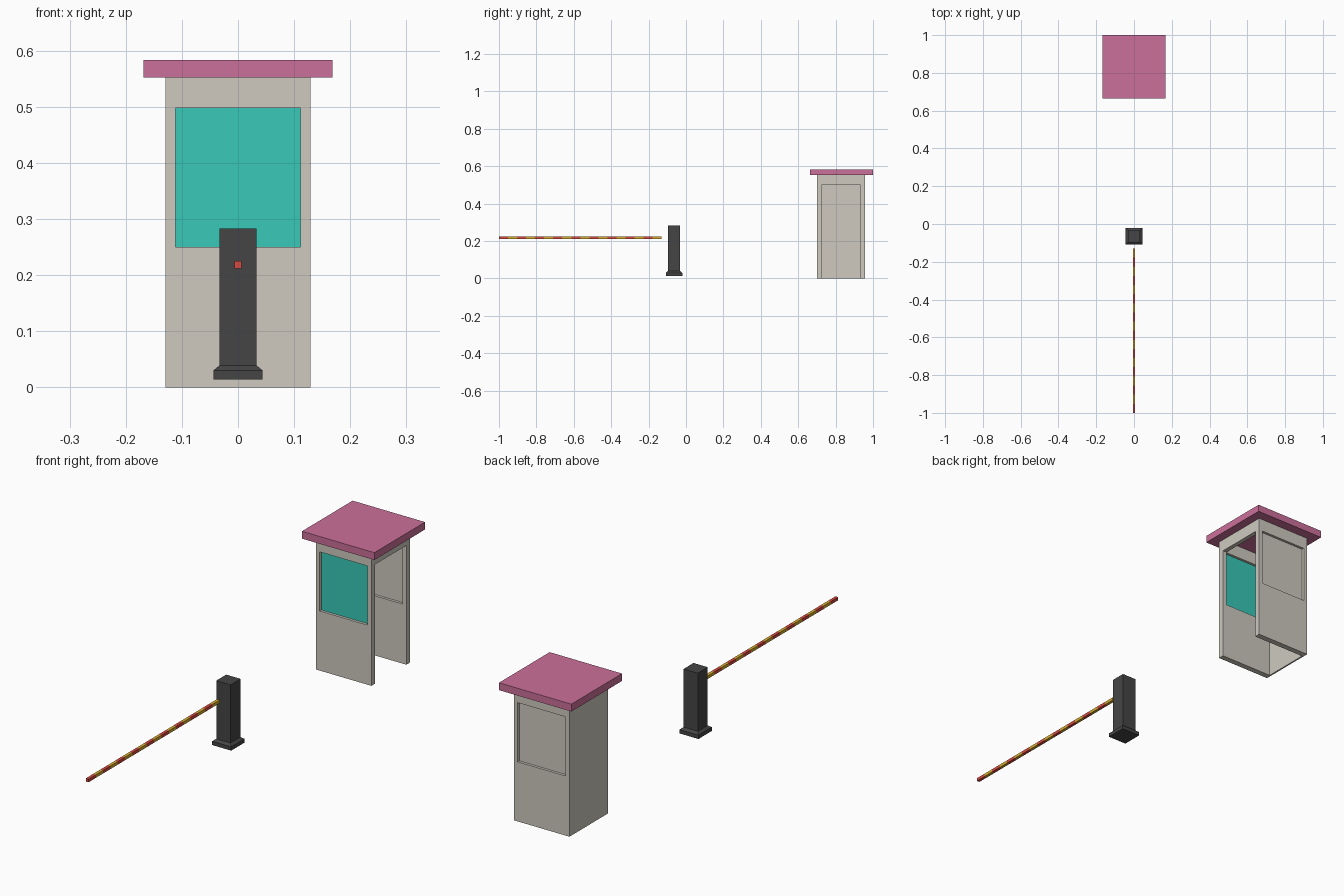
import bpy, bmesh

if "Cube" in bpy.data.objects:
    bpy.data.objects.remove(bpy.data.objects["Cube"])


def material(name, rgb):
    m = bpy.data.materials.new(name)
    m.diffuse_color = (*rgb, 1)
    m.use_nodes = True
    m.node_tree.nodes["Principled BSDF"].inputs["Base Color"].default_value = m.diffuse_color
    return m


PINK = material("roof_pink", (0.60, 0.16, 0.32))
BEIGE = material("wall_beige", (0.62, 0.59, 0.52))
TEAL = material("glass_teal", (0.04, 0.58, 0.48))
DARK = material("dark_metal", (0.06, 0.06, 0.06))
RED = material("stripe_red", (0.70, 0.07, 0.05))
YELLOW = material("stripe_yellow", (0.70, 0.42, 0.03))


def finish(name, bm, *mats):
    bmesh.ops.recalc_face_normals(bm, faces=bm.faces)
    me = bpy.data.meshes.new(name)
    bm.to_mesh(me)
    bm.free()
    ob = bpy.data.objects.new(name, me)
    bpy.context.collection.objects.link(ob)
    for m in mats:
        me.materials.append(m)
    return ob


def box(name, x, y, z, *mats):
    bm = bmesh.new()
    bmesh.ops.create_cube(bm, size=1)
    for v in bm.verts:
        v.co = [lo + (c + 0.5) * (hi - lo) for c, (lo, hi) in zip(v.co, (x, y, z))]
    return finish(name, bm, *mats)


def cut(target, cutter):
    cutter.hide_render = True
    mod = target.modifiers.new("cut", 'BOOLEAN')
    mod.operation = 'DIFFERENCE'
    mod.solver = 'EXACT'
    mod.object = cutter
    bpy.context.view_layer.objects.active = target
    bpy.ops.object.modifier_apply(modifier=mod.name)
    bpy.data.objects.remove(cutter)


# Booth shell: hollow, open below, doorway on the right, windows front and back
walls = box("booth_walls", (-0.129, 0.129), (0.70, 0.957), (0, 0.552), BEIGE)
cut(walls, box("hollow", (-0.122, 0.11), (0.725, 0.932), (-0.1, 0.7)))
cut(walls, box("doorway", (0.05, 0.2), (0.725, 0.932), (-0.1, 0.50)))
cut(walls, box("window_holes", (-0.111, 0.111), (0.6, 1.1), (0.25, 0.498)))

# Window panes set into the wall thickness
box("front_window", (-0.111, 0.111), (0.711, 0.714), (0.25, 0.498), TEAL)
box("back_window", (-0.111, 0.111), (0.943, 0.946), (0.25, 0.498), BEIGE)

# Flat overhanging roof
box("booth_roof", (-0.168, 0.168), (0.664, 1.0), (0.552, 0.583), PINK)

# Barrier post: stacked square rings giving a foot, sloped shoulder and column
bm = bmesh.new()
rings = []
for r, z in ((0.044, 0.014), (0.044, 0.030), (0.033, 0.039), (0.033, 0.283)):
    rings.append([bm.verts.new((sx * r, -0.064 + sy * r, z))
                  for sx, sy in ((-1, -1), (1, -1), (1, 1), (-1, 1))])
for a, b in zip(rings, rings[1:]):
    for i in range(4):
        j = (i + 1) % 4
        bm.faces.new((a[i], a[j], b[j], b[i]))
bm.faces.new(rings[0])
bm.faces.new(rings[-1])
finish("barrier_post", bm, DARK)

# Striped barrier arm: one beam with alternating bands
bm = bmesh.new()
N, Y0, Y1, R, Z = 18, -1.0, -0.13, 0.0065, 0.2185
rings = [[bm.verts.new((sx * R, Y0 + (Y1 - Y0) * k / N, Z + sz * R))
          for sx, sz in ((-1, -1), (1, -1), (1, 1), (-1, 1))] for k in range(N + 1)]
for k in range(N):
    a, b = rings[k], rings[k + 1]
    for i in range(4):
        j = (i + 1) % 4
        bm.faces.new((a[i], a[j], b[j], b[i])).material_index = k % 2
bm.faces.new(rings[0])
bm.faces.new(rings[-1]).material_index = 1
finish("barrier_arm", bm, RED, YELLOW)
